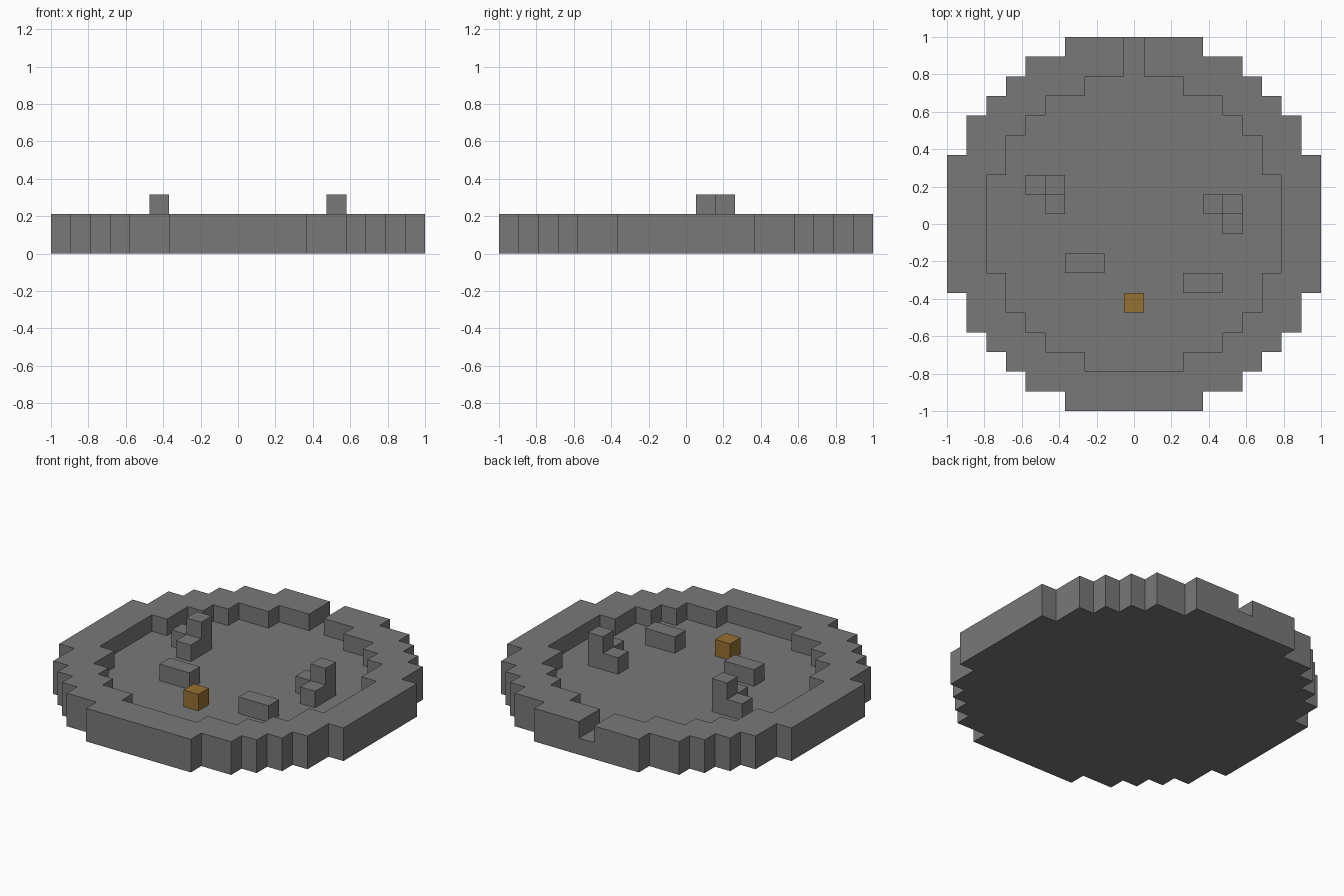
import bpy
import bmesh
from mathutils import Matrix, Vector

U = 2 / 19  # side of one block

cube = bpy.data.objects.get("Cube")
if cube:
    bpy.data.objects.remove(cube, do_unlink=True)


def material(name, rgb):
    mat = bpy.data.materials.new(name)
    mat.use_nodes = True
    mat.diffuse_color = (*rgb, 1)
    mat.node_tree.nodes["Principled BSDF"].inputs["Base Color"].default_value = (*rgb, 1)
    return mat


stone = material("grey stone", (0.19, 0.19, 0.19))
amber = material("amber brown", (0.305, 0.16, 0.033))


def add_object(name, bm, mat):
    bmesh.ops.recalc_face_normals(bm, faces=bm.faces)
    mesh = bpy.data.meshes.new(name)
    bm.to_mesh(mesh)
    bm.free()
    mesh.materials.append(mat)
    obj = bpy.data.objects.new(name, mesh)
    bpy.context.collection.objects.link(obj)
    return obj


def stepped_outline(steps):
    """Mirror one quadrant of (x, y) stair corners into a closed outline."""
    quarter = []
    for (x, y), (_, lower) in zip(steps, steps[1:]):
        quarter += [(x, y), (x, lower)]
    quarter.append(steps[-1])
    right = quarter + [(x, -y) for x, y in reversed(quarter)]
    return right + [(-x, y) for x, y in reversed(right)]


def prism(name, outline, bottom, top, mat):
    bm = bmesh.new()
    face = bm.faces.new([bm.verts.new((x * U, y * U, bottom * U)) for x, y in outline])
    result = bmesh.ops.extrude_face_region(bm, geom=[face])
    verts = [v for v in result["geom"] if isinstance(v, bmesh.types.BMVert)]
    bmesh.ops.translate(bm, verts=verts, vec=(0, 0, (top - bottom) * U))
    return add_object(name, bm, mat)


def blocks(name, cells, mat):
    """Blocks on the floor, each given as centre x, y, width and height."""
    bm = bmesh.new()
    for x, y, width, height in cells:
        centre = Vector((x, y, 1 + height / 2)) * U
        size = Vector((width, 1, height)) * U
        bmesh.ops.create_cube(bm, size=1, matrix=Matrix.LocRotScale(centre, None, size))
    return add_object(name, bm, mat)


# Round arena: solid stepped disc with a sunken floor and a gap in the back wall
outer = stepped_outline([(3.5, 9.5), (5.5, 8.5), (6.5, 7.5), (7.5, 6.5), (8.5, 5.5), (9.5, 3.5)])
inner = stepped_outline([(2.5, 7.5), (4.5, 6.5), (5.5, 5.5), (6.5, 4.5), (7.5, 2.5)])
back_gap = [(-0.5, 7.5), (-0.5, 10), (0.5, 10), (0.5, 7.5)]

arena = prism("walled_floor", outer, 0, 2, stone)
cutter = prism("floor_cutter", inner + back_gap, 1, 3, stone)
cutter.hide_render = True
cut = arena.modifiers.new("sunken floor", "BOOLEAN")
cut.operation = "DIFFERENCE"
cut.solver = "EXACT"
cut.object = cutter
bpy.context.view_layer.objects.active = arena
bpy.ops.object.modifier_apply(modifier=cut.name)
bpy.data.objects.remove(cutter, do_unlink=True)

# Corner ruins: a tall post with a low arm on two sides
for name, x, y, arm in (("right_corner_ruin", -4, 2, -5), ("left_corner_ruin", 5, 1, 4)):
    blocks(name, [(x, y, 1, 2), (arm, y, 1, 1), (x, y - 1, 1, 1)], stone)

# Low benches and the coloured block at the front
blocks("right_bench", [(-2.5, -2, 2, 1)], stone)
blocks("left_bench", [(3.5, -3, 2, 1)], stone)
blocks("amber_block", [(0, -4, 1, 1)], amber)
